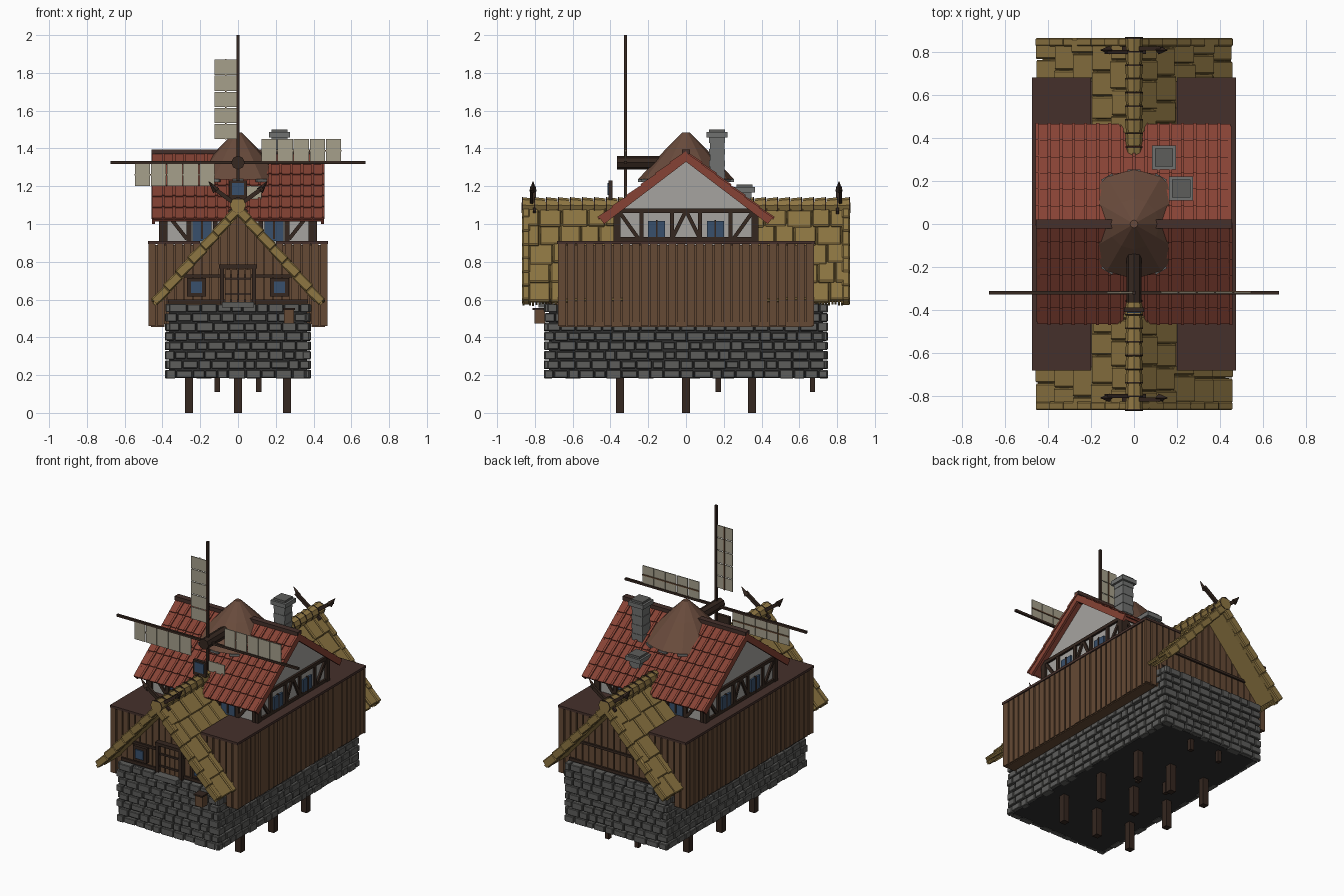
import bpy, bmesh, math, random
from mathutils import Matrix, Vector

if "Cube" in bpy.data.objects:
    bpy.data.objects.remove(bpy.data.objects["Cube"])

random.seed(4)
rnd = random.uniform
I4 = Matrix.Identity(4)
parts = {}
COL = dict(stone=(.11, .11, .105), wood=(.13, .068, .035), dark=(.035, .02, .014), thatch=(.27, .18, .055),
           red=(.24, .055, .035), plaster=(.38, .37, .35), sail=(.38, .35, .26), glass=(.04, .08, .15),
           lid=(.06, .03, .024), cone=(.14, .07, .045), base=(.03, .03, .03), chim=(.16, .165, .16))


def bm_of(name, col):
    return parts.setdefault(name, (bmesh.new(), col))[0]


def box(name, col, c, s, M=I4):
    T = M @ Matrix.Translation(c) @ Matrix.Diagonal((*s, 1))
    bmesh.ops.create_cube(bm_of(name, col), size=1, matrix=T)


def cyl(name, col, p, q, r, r2=None, n=8):
    p, q = Vector(p), Vector(q)
    rot = (q - p).to_track_quat('Z', 'Y').to_matrix().to_4x4()
    bmesh.ops.create_cone(bm_of(name, col), cap_ends=True, segments=n, radius1=r,
                          radius2=r if r2 is None else r2, depth=(q - p).length,
                          matrix=Matrix.Translation((p + q) / 2) @ rot)


def beam(name, col, p, q, w, d, up=(0, 1, 0)):
    """rectangular bar from p to q; d is its size along 'up'"""
    p, q = Vector(p), Vector(q)
    M = frame((p + q) / 2, q - p, up)
    box(name, col, (0, 0, 0), ((q - p).length, d, w), M)


def frame(o, u, v):
    u, v = Vector(u).normalized(), Vector(v).normalized()
    M = Matrix((u, v, u.cross(v))).transposed().to_4x4()
    return Matrix.Translation(o) @ M


def prism(name, col, pts, fn):
    """extruded profile; fn(a, b, k) places point (a, b) on end k"""
    bm = bm_of(name, col)
    e = [[bm.verts.new(fn(a, b, k)) for a, b in pts] for k in (0, 1)]
    bm.faces.new(e[0]); bm.faces.new(e[1][::-1])
    for i in range(len(pts)):
        j = (i + 1) % len(pts)
        bm.faces.new((e[0][i], e[0][j], e[1][j], e[1][i]))


# stilts and floor
for x in (-.26, 0, .26):
    for y in (-.35, 0, .35):
        box('stilts', 'dark', (x, y, .1), (.042, .042, .2))
for x in (-.11, .11):
    for y in (.17, .67):
        box('short_stilts', 'dark', (x, y, .15), (.028, .028, .08))
box('stone_core', 'base', (0, 0, .38), (.73, 1.45, .39))

# stone courses
for row in range(8):
    z = .205 + row * .05
    for half, L, along_x in ((.375, .75, False), (.73, .38, True)):
        for s in (-1, 1):
            t = -L + (row % 2) * .035 - .02
            while t < L - .01:
                w = min(rnd(.055, .095), L - t)
                a, lo = (max(t, -L) + t + w) / 2, t + w - max(t, -L)
                d, h = rnd(.03, .046), rnd(.036, .047)
                if along_x:
                    box('stone_base', 'stone', (a, s * half, z), (lo - .006, d, h))
                else:
                    box('stone_base', 'stone', (s * half * .97, a, z), (d, lo - .006, h))
                t += w

# plank side galleries with flat lids
for s in (-1, 1):
    box('gallery_core', 'wood', (s * .325, 0, .68), (.26, 1.33, .42))
    for i in range(28):
        y = -.655 + i * 1.31 / 27
        box('gallery_planks', 'wood', (s * (.46 + rnd(-.002, .003)), y, .68), (.016, .04, .44))
    box('gallery_sill', 'wood', (s * .425, 0, .468), (.07, 1.34, .025))
    box('gallery_lid', 'lid', (s * .338, 0, .903), (.276, 1.365, .016))
    for e in (-1, 1):
        for i in range(6):
            box('gallery_end_planks', 'wood', (s * (.22 + i * .047), e * .671, .68), (.038, .014, .44))
    # window on the front gable
    box('gable_window_frame', 'dark', (s * .22, -.715, .665), (.1, .03, .1))
    box('gable_window', 'glass', (s * .22, -.722, .665), (.06, .03, .06))

# gable end walls made of planks
under = lambda x: 1.06 - 1.12 * abs(x)
prism('lower_house', 'wood', [(-.38, .57), (.38, .57), (.38, under(.38)), (0, 1.06), (-.38, under(.38))],
      lambda a, b, k: (a, (k - .5) * 1.37, b))
for e in (-1, 1):
    for i in range(16):
        x0 = -.376 + i * .047
        x1 = x0 + .041
        prism('gable_planks', 'wood', [(x0, .58), (x1, .58), (x1, under(x1)), (x0, under(x0))],
              lambda a, b, k: (a, e * (.685 + k * .017), b))
    box('gable_rail', 'dark', (0, e * .705, .725), (.6, .018, .016))
    box('gable_foot', 'dark', (0, e * .705, .59), (.74, .018, .02))

# door, step and wall box
for i in range(4):
    box('door', 'wood', (-.054 + i * .036, -.715, .67), (.031, .02, .18))
for x in (-.085, .085):
    box('door_frame', 'dark', (x, -.72, .675), (.022, .035, .2))
box('door_frame', 'dark', (0, -.72, .775), (.2, .04, .02))
for z in (.63, .71):
    box('door_straps', 'dark', (0, -.727, z), (.14, .01, .012))
box('door_step', 'stone', (0, -.745, .572), (.17, .07, .03))
box('wall_box', 'wood', (.27, -.775, .51), (.055, .055, .075))
box('wall_box_lid', 'dark', (.27, -.775, .55), (.065, .075, .01))

# thatched roof: slab, shingle rows, verge rolls, fringe, ridge rolls
tilt = Matrix.Rotation(-.07, 4, 'Y')
for s in (-1, 1):
    M = frame((0, 0, 1.11), (s * .46, 0, -.515), (0, s, 0))
    box('thatch_slab', 'thatch', (.335, 0, -.032), (.65, 1.68, .03), M)
    for e in (-1, 1):
        for r in range(5):
            y = .31 - (r % 2) * .06
            while y < .84:
                w = min(rnd(.09, .14), .865 - y)
                T = M @ Matrix.Translation((.085 + r * .132, e * (y + w / 2), -.012 + rnd(-.004, .004))) @ tilt
                box('thatch_shingles', 'thatch', (rnd(-.008, .008), 0, 0), (.155, w - .004, .022), T)
                y += w
        for k in range(7):
            T = M @ Matrix.Translation((.055 + k * .097, e * .847, -.02)) @ tilt
            box('thatch_verge', 'thatch', (0, 0, 0), (.1, .04, .045 + rnd(0, .01)), T)
        for k in range(11):
            box('thatch_fringe', 'thatch', (.672, e * (.69 + k * .017), -.025), (rnd(.02, .05), .011, .02), M)
        # crossed finials
        beam('crossed_finials', 'dark', (-s * .05, e * (.81 + s * .008), 1.06), (s * .13, e * (.81 + s * .008), 1.19), .022, .018)
        cyl('finial_tips', 'dark', (s * .115, e * .81, 1.175), (s * .155, e * .81, 1.225), .02, .002, 4)
for e in (-1, 1):
    for k in range(9):
        y = .3 + k * .0635
        cyl('thatch_ridge', 'thatch', (0, e * y, 1.098), (0, e * (y + .062), 1.1), .037, .042, 8)
        cyl('ridge_bands', 'dark', (0, e * (y + .055), 1.1), (0, e * (y + .061), 1.1), .043, None, 8)

# half-timbered upper house
prism('upper_house', 'plaster', [(-.37, .88), (.37, .88), (.37, 1.07), (0, 1.35), (-.37, 1.07)],
      lambda a, b, k: ((k - .5) * .8, a, b))
for s in (-1, 1):
    X, Y = s * .402, s * .372
    box('timber', 'dark', (X, 0, 1.07), (.025, .76, .022))
    box('timber', 'dark', (X, 0, .92), (.022, .76, .022))
    box('timber', 'dark', (0, Y, 1.07), (.82, .025, .022))
    box('timber', 'dark', (X, 0, 1.35), (.1, .03, .035))
    for t in (-1, 1):
        box('timber', 'dark', (X, t * .365, .98), (.03, .035, .2))
        box('timber', 'dark', (X, t * .235, .98), (.022, .022, .2))
        box('timber', 'dark', (X, t * .075, .98), (.022, .022, .2))
        beam('timber', 'dark', (X, t * .25, .92), (X, t * .35, 1.06), .02, .02, (1, 0, 0))
        beam('timber', 'dark', (X, t * .005, 1.06), (X, t * .075, .92), .02, .02, (1, 0, 0))
        box('upper_windows', 'glass', (X, t * .155, .965), (.02, .09, .1))
        box('upper_window_bars', 'dark', (X, t * .155, .97), (.026, .01, .1))
        for x in (.12, .26, .385):
            box('timber', 'dark', (t * x, Y, .98), (.025, .025, .2))
        beam('timber', 'dark', (t * .27, Y, .92), (t * .38, Y, 1.06), .02, .02)
        box('upper_windows', 'glass', (t * .19, Y, .965), (.1, .02, .11))
        box('upper_window_bars', 'dark', (t * .19, Y, .97), (.01, .026, .1))

# red tiled roof
for s in (-1, 1):
    M = frame((0, 0, 1.38), (0, s * .46, -.35), (-s, 0, 0))
    box('red_roof_slab', 'red', (.285, 0, -.018), (.57, .9, .018), M)
    for r in range(6):
        for c in range(16):
            T = M @ Matrix.Translation((.05 + r * .096, -.424 + c * .0565, -.004)) @ tilt
            box('roof_tiles', 'red', (0, 0, 0), (.105, .052, .01), T)
            box('roof_tile_ribs', 'red', (0, .028, .005), (.105, .015, .014), T)
    for t in (-1, 1):
        box('roof_verge', 'red', (.29, t * .447, -.02), (.57, .016, .04), M)
box('red_ridge', 'lid', (0, 0, 1.383), (.915, .04, .025))

# conical mill cap
cyl('mill_drum', 'cone', (0, 0, 1.1), (0, 0, 1.25), .2, None, 12)
cyl('mill_cap', 'cone', (0, 0, 1.235), (0, 0, 1.385), .255, .118, 12)
cyl('mill_cap', 'cone', (0, 0, 1.385), (0, 0, 1.485), .118, .018, 12)
for i in range(12):
    R = Matrix.Rotation(i * math.pi / 6, 4, 'Z')
    box('cap_brackets', 'chim', (.245, 0, 1.23), (.02, .06, .014), R)

# dormer window under the hub
box('dormer_frame', 'dark', (0, -.4, 1.18), (.095, .02, .1))
box('dormer_glass', 'glass', (0, -.405, 1.185), (.065, .02, .065))

# sail hub, spars and four sails
HY, HZ = -.32, 1.325
cyl('hub_shaft', 'dark', (0, -.365, HZ), (0, -.1, HZ), .036)
for k in range(4):
    M = Matrix.Translation((0, HY, HZ)) @ Matrix.Rotation(k * math.pi / 2, 4, 'Y')
    box('spars', 'dark', (0, 0, .3375), (.015, .015, .675), M)
    for i in range(5):
        box('sails', 'sail', (-.064, 0, .165 + i * .085), (.122, .006, .08), M)
    box('sail_laths', 'wood', (-.064, .005, .335), (.008, .006, .425), M)

# chimneys
for x, y, z0, z1, w in ((.22, .165, 1.15, 1.46, .078), (.14, .31, 1.05, 1.17, .07)):
    n = round((z1 - z0) / .03)
    for i in range(n):
        h = (z1 - z0) / n
        box('chimneys', 'chim', (x, y, z0 + (i + .5) * h), (w + (i % 2) * .006, w + (i % 2) * .006, h))
    box('chimney_caps', 'chim', (x, y, z1 + .012), (.112, .112, .028))
    box('chimney_tops', 'stone', (x, y, z1 + .032), (.085, .085, .016))

# turn the collected parts into objects
mats = {}
for name, (bm, col) in parts.items():
    bmesh.ops.recalc_face_normals(bm, faces=bm.faces)
    me = bpy.data.meshes.new(name)
    bm.to_mesh(me)
    bm.free()
    ob = bpy.data.objects.new(name, me)
    bpy.context.collection.objects.link(ob)
    if col not in mats:
        mats[col] = bpy.data.materials.new(col)
        mats[col].diffuse_color = (*COL[col], 1)
    me.materials.append(mats[col])
    if name in ('stone_base', 'thatch_shingles', 'thatch_verge'):
        b = ob.modifiers.new('soft_edges', 'BEVEL')
        b.width, b.segments = .006, 1

for m in bpy.data.materials:
    if m.users and not m.is_grease_pencil:
        m.use_nodes = True
        m.node_tree.nodes["Principled BSDF"].inputs["Base Color"].default_value = m.diffuse_color
